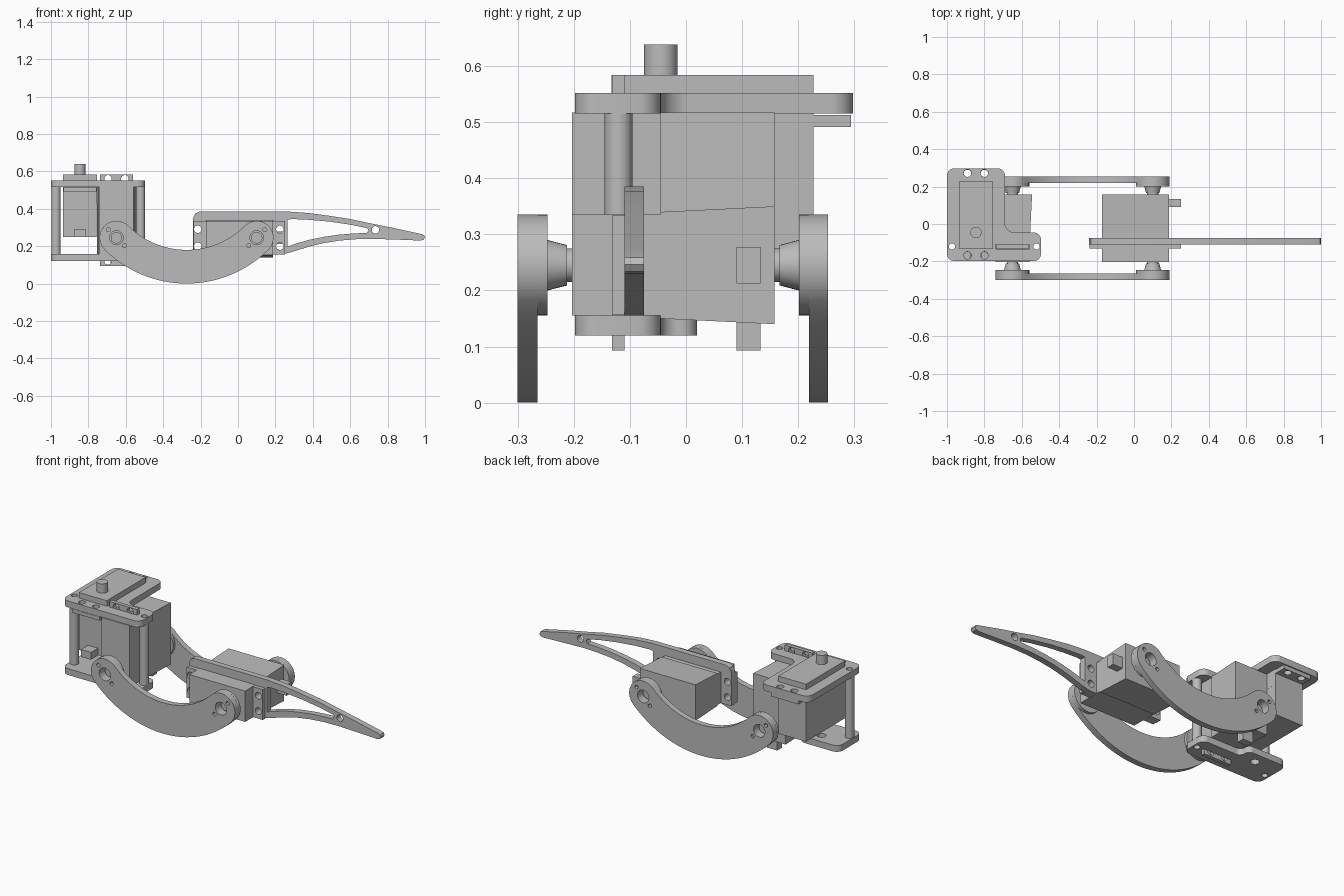
import bpy, bmesh, math
from mathutils import Matrix, Vector

if "Cube" in bpy.data.objects:
    bpy.data.objects.remove(bpy.data.objects["Cube"])

grey = bpy.data.materials.new("light_grey")
grey.diffuse_color = (0.5, 0.5, 0.5, 1)
grey.use_nodes = True
grey.node_tree.nodes["Principled BSDF"].inputs["Base Color"].default_value = grey.diffuse_color


def frame(origin, u, v, w):
    m = Matrix((u, v, w)).transposed().to_4x4()
    m.translation = Vector(origin)
    return m


def finish(name, bm, m):
    bmesh.ops.remove_doubles(bm, verts=bm.verts, dist=1e-5)
    bmesh.ops.recalc_face_normals(bm, faces=bm.faces)
    bm.transform(m)
    me = bpy.data.meshes.new(name)
    bm.to_mesh(me)
    bm.free()
    me.materials.clear()
    me.materials.append(grey)
    for p in me.polygons:
        p.use_smooth = True
        p.material_index = 0
    me.set_sharp_from_angle(angle=math.radians(30))
    ob = bpy.data.objects.new(name, me)
    bpy.context.collection.objects.link(ob)
    return ob


def plate(name, loops, w0, w1, m):
    """Flat plate: first loop is the outline, the others are holes."""
    cu = bpy.data.curves.new(name, 'CURVE')
    cu.dimensions, cu.fill_mode = '2D', 'BOTH'
    cu.extrude = (w1 - w0) / 2
    for loop in loops:
        s = cu.splines.new('POLY')
        s.points.add(len(loop) - 1)
        for p, (x, y) in zip(s.points, loop):
            p.co = (x, y, 0, 1)
        s.use_cyclic_u = True
    tmp = bpy.data.objects.new(name + "_outline", cu)
    bpy.context.collection.objects.link(tmp)
    dg = bpy.context.evaluated_depsgraph_get()
    me = bpy.data.meshes.new_from_object(tmp.evaluated_get(dg))
    bm = bmesh.new()
    bm.from_mesh(me)
    bpy.data.objects.remove(tmp)
    bpy.data.meshes.remove(me)
    return finish(name, bm, m @ Matrix.Translation((0, 0, (w0 + w1) / 2)))


def circle(x, y, r, n=24):
    return [(x + r * math.cos(2 * math.pi * i / n), y + r * math.sin(2 * math.pi * i / n)) for i in range(n)]


def rect(x0, x1, y0, y1):
    return [(x0, y0), (x1, y0), (x1, y1), (x0, y1)]


def rounded(corners, n=6):
    """Corners are (x, y, radius); each becomes a smooth fillet."""
    out = []
    for i, (x, y, r) in enumerate(corners):
        p = Vector((x, y))
        if r == 0:
            out.append((x, y))
            continue
        a = (Vector(corners[i - 1][:2]) - p).normalized()
        b = (Vector(corners[(i + 1) % len(corners)][:2]) - p).normalized()
        half = a.angle(b) / 2
        c = p + (a + b).normalized() * r / math.sin(half)
        s, e = p + a * r / math.tan(half) - c, p + b * r / math.tan(half) - c
        for k in range(n + 1):
            d = s.lerp(e, k / n).normalized() * r + c
            out.append((d.x, d.y))
    return out


def add_box(bm, u0, u1, v0, v1, w0, w1, v_far=None):
    """Box; v_far widens the low-w end for a draft angle."""
    lo = (v0, v1) if v_far is None else (-v_far, v_far)
    vs = [bm.verts.new((u, v, w)) for w, (a, b) in ((w0, lo), (w1, (v0, v1)))
          for u, v in ((u0, a), (u1, a), (u1, b), (u0, b))]
    for f in ((0, 1, 2, 3), (4, 5, 6, 7), (0, 1, 5, 4), (1, 2, 6, 5), (2, 3, 7, 6), (3, 0, 4, 7)):
        bm.faces.new([vs[i] for i in f])


def add_cyl(bm, w0, w1, r0, r1=None):
    bmesh.ops.create_cone(bm, cap_ends=True, segments=32, radius1=r0, radius2=r0 if r1 is None else r1,
                          depth=w1 - w0, matrix=Matrix.Translation((0, 0, (w0 + w1) / 2)))


def servo(name, m, depth=0.361, draft=True, horns=True):
    """Shaft at the local origin pointing along +w, body along -u."""
    bm = bmesh.new()
    add_box(bm, -0.272, 0.088, -0.09, 0.09, -0.158, 0)
    hw = 0.095 if draft else 0.0895
    add_box(bm, -0.272, 0.088, -hw, hw, -depth, -0.158, 0.105 if draft else None)
    add_box(bm, 0.088, 0.152, -0.0325, 0.0325, -0.336, -0.293)
    add_cyl(bm, 0, 0.054, 0.03)
    if horns:
        add_cyl(bm, -depth - 0.054, -depth, 0.03)
    finish(name + "_servo", bm, m)
    holes = [circle(u, v, 0.02) for u in (-0.315, 0.124) for v in (-0.045, 0.045)]
    plate(name + "_servo_ears", [rect(-0.339, 0.152, -0.089, 0.089)] + holes, -0.093, -0.071, m)
    if horns:
        bm = bmesh.new()
        add_cyl(bm, 0.009, 0.044, 0.036, 0.045)
        add_cyl(bm, -depth - 0.043, -depth - 0.009, 0.045, 0.036)
        finish(name + "_horns", bm, m)


X, Y, Z = Vector((1, 0, 0)), Vector((0, 1, 0)), Vector((0, 0, 1))
FLAT = Matrix.Identity(4)
SIDE = frame((0, 0, 0), X, Z, -Y)      # x-z profiles, thickness towards the front

# Three servos: hip turns about z, upper and lower joints about y
servo("hip", frame((-0.845, -0.045, 0.584), -Y, X, Z), 0.336, False, False)
servo("upper_joint", frame((-0.65, -0.203, 0.245), -Z, X, -Y))
servo("lower_joint", frame((0.1, -0.203, 0.245), X, Z, -Y))

# Hip bracket plates
posts = [(-0.973, -0.12), (-0.521, -0.12)]
ear_slot = rect(-0.741, -0.559, -0.133, -0.109)
top = rounded([(-1, -0.198, .04), (-0.497, -0.198, .04), (-0.497, -0.045, .04), (-0.69, -0.045, .05),
               (-0.69, 0.298, .04), (-1, 0.298, .04)])
top_holes = [circle(x, y, 0.02) for x in (-0.89, -0.80) for y in (0.272, -0.168)]
post_holes = [circle(x, y, 0.017) for x, y in posts]
plate("hip_top_plate", [top, rect(-0.936, -0.754, -0.134, 0.228), ear_slot] + top_holes + post_holes,
      0.515, 0.552, FLAT)
bottom = rounded([(-1, -0.198, .04), (-0.497, -0.198, .04), (-0.497, -0.045, .04), (-0.75, -0.045, .03),
                  (-0.75, 0.02, .03), (-1, 0.02, .04)])
plate("hip_bottom_plate", [bottom, ear_slot, circle(-0.845, -0.045, 0.024)] + post_holes, 0.12, 0.157, FLAT)

# Spacer posts
for i, (x, y) in enumerate(posts):
    plate(f"spacer_post_{i + 1}", [circle(x, y, 0.025, 32), circle(x, y, 0.017)], 0.157, 0.515, FLAT)

# Curved link arms: constant-width arcs with round ends
cx, cz, R, r = -0.275, 0.62, 0.53, 0.09
half = math.asin(0.375 / R)


def arc(x, z, rad, a0, a1, n):
    return [(x + rad * math.cos(a0 + (a1 - a0) * i / n), z + rad * math.sin(a0 + (a1 - a0) * i / n))
            for i in range(n + 1)]


down = -math.pi / 2
ends = [(cx + s * R * math.sin(half), cz - R * math.cos(half)) for s in (-1, 1)]
outline = (arc(cx, cz, R + r, down - half, down + half, 32)
           + arc(*ends[1], r, down + half, down + half + math.pi, 18)[1:-1]
           + arc(cx, cz, R - r, down + half, down - half, 32)
           + arc(*ends[0], r, down - half + math.pi, down - half + 2 * math.pi, 18)[1:-1])
pivots = []
for s, (x, z) in zip((-1, 1), ends):
    pivots.append([circle(x, z, 0.037)] + [circle(x + k * s * 0.043, z + k * 0.043, 0.011, 12) for k in (-1, 1)])
for side, bar, pad in (("front", (0.265, 0.30), (0.247, 0.265)), ("back", (-0.253, -0.219), (-0.219, -0.201))):
    plate(f"{side}_link_arm", [outline] + pivots[0] + pivots[1], *bar, SIDE)
    for i, (x, z) in enumerate(ends):
        plate(f"{side}_arm_pad_{i + 1}", [circle(x, z, r, 40)] + pivots[i], *pad, SIDE)

# Foot blade: slotted taper that clips around the lower servo
blade = (rounded([(-0.24, 0.155, 0), (-0.173, 0.155, 0), (-0.173, 0.336, 0), (0.189, 0.336, 0), (0.189, 0.155, 0)])
         + [(0.235, 0.155), (0.285, 0.168), (0.385, 0.199), (0.46, 0.217), (0.545, 0.23), (0.63, 0.237),
            (0.72, 0.239), (0.85, 0.235), (0.975, 0.23), (0.992, 0.234), (1.0, 0.246), (0.995, 0.259),
            (0.98, 0.265), (0.92, 0.278), (0.82, 0.30), (0.717, 0.32), (0.6, 0.345), (0.49, 0.362),
            (0.38, 0.377), (0.27, 0.385), (-0.205, 0.385), (-0.229, 0.375), (-0.24, 0.35)])
window = [(0.265, 0.198), (0.32, 0.217), (0.385, 0.235), (0.46, 0.25), (0.545, 0.262), (0.62, 0.268),
          (0.69, 0.271), (0.698, 0.285), (0.69, 0.297), (0.60, 0.315), (0.49, 0.331), (0.38, 0.341),
          (0.29, 0.345), (0.265, 0.342)]
screw_holes = [circle(x, z, 0.02) for x in (-0.215, 0.224) for z in (0.20, 0.29)]
plate("foot_blade", [blade, window, circle(0.735, 0.287, 0.02)] + screw_holes, 0.075, 0.11, SIDE)
